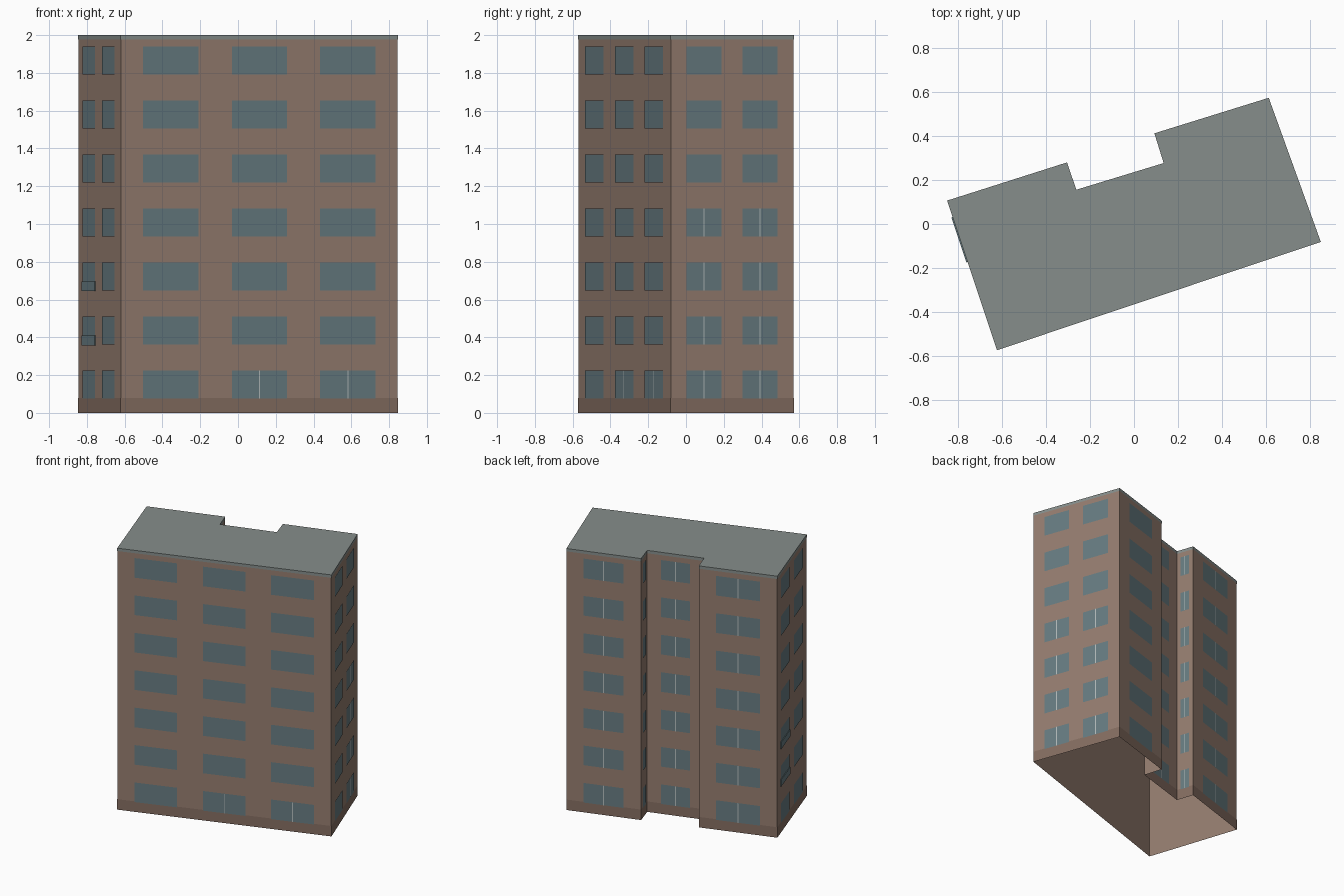
import bpy
from mathutils import Vector

if "Cube" in bpy.data.objects:
    bpy.data.objects.remove(bpy.data.objects["Cube"])

# Footprint, counter-clockwise, starting at the front left corner
PLAN = [Vector(p) for p in [(-0.62, -0.57), (0.845, -0.08), (0.61, 0.57), (0.095, 0.41),
                            (0.137, 0.275), (-0.263, 0.153), (-0.305, 0.277), (-0.845, 0.105)]]
N = len(PLAN)
FLOORS, SILL, PITCH, WIN_H = 7, 0.075, 0.286, 0.15


def material(name, rgb):
    m = bpy.data.materials.new(name)
    m.diffuse_color = (*rgb, 1)
    m.use_nodes = True
    m.node_tree.nodes["Principled BSDF"].inputs["Base Color"].default_value = m.diffuse_color
    return m


BRICK = material("brick", (0.30, 0.205, 0.16))
PLINTH = material("plinth", (0.235, 0.155, 0.12))
ROOF = material("roof_grey", (0.24, 0.27, 0.26))
GLASS = material("glass", (0.135, 0.20, 0.22))
FRAME = material("frame", (0.45, 0.50, 0.50))


def add_mesh(name, verts, faces, mat):
    me = bpy.data.meshes.new(name)
    me.from_pydata([tuple(v) for v in verts], [], faces)
    me.materials.append(mat)
    ob = bpy.data.objects.new(name, me)
    bpy.context.collection.objects.link(ob)
    return ob


def edge(i):
    a, b = PLAN[i], PLAN[(i + 1) % N]
    d = (b - a).normalized()
    return a, b, d, Vector((d.y, -d.x))


def offset_plan(dist):
    out = []
    for i in range(N):
        n1, n2 = edge(i - 1 if i else N - 1)[3], edge(i)[3]
        out.append(PLAN[i] + (n1 + n2) / (1 + n1.dot(n2)) * dist)
    return out


def wall_ring(name, z0, z1, dist, mat, cap=False):
    pts = offset_plan(dist)
    verts = [(p.x, p.y, z) for z in (z0, z1) for p in pts]
    faces = [(i, (i + 1) % N, N + (i + 1) % N, N + i) for i in range(N)]
    if cap:
        faces.append(tuple(range(N, 2 * N)))
    return add_mesh(name, verts, faces, mat)


def panel(store, wall, t, width, z0, z1, dist, depth=0):
    """Flat panel on a wall, or a shallow box when depth is given."""
    a, b, d, n = edge(wall)
    c = a.lerp(b, t)
    verts, faces = store
    k = len(verts)
    for off in ([dist, dist + depth] if depth else [dist]):
        for s, z in ((-1, z0), (1, z0), (1, z1), (-1, z1)):
            p = c + d * (s * width / 2) + n * off
            verts.append((p.x, p.y, z))
    if depth:
        faces.append((k + 4, k + 5, k + 6, k + 7))
        for j in range(4):
            m = (j + 1) % 4
            faces.append((k + j, k + m, k + 4 + m, k + 4 + j))
    else:
        faces.append((k, k + 1, k + 2, k + 3))


# Hollow shell, open underneath, with plinth band and roof edge
wall_ring("walls", 0, 1.99, 0, BRICK)
wall_ring("plinth_band", 0, 0.08, 0.002, PLINTH)
wall_ring("roof", 1.978, 2.0, 0.002, ROOF, cap=True)

# Window columns per wall: name, wall, [centres], width, floors with a mullion
ALL = range(FLOORS)
COLUMNS = [
    ("front", 0, [0.179, 0.5, 0.819], 0.309, []),
    ("right", 1, [0.269, 0.723], 0.198, range(4)),
    ("back_right", 2, [0.5], 0.29, ALL),
    ("notch_right", 3, [0.5], 0.07, ALL),
    ("notch_back", 4, [0.5], 0.21, ALL),
    ("notch_left", 5, [0.5], 0.07, ALL),
    ("back_left", 6, [0.5], 0.32, ALL),
    ("left", 7, [0.259, 0.717], 0.21, []),
]
mullions = ([], [])
for name, wall, centres, width, divided in COLUMNS:
    windows = ([], [])
    for t in centres:
        for f in range(FLOORS):
            z = SILL + f * PITCH
            panel(windows, wall, t, width, z, z + WIN_H, 0.003)
            if f in divided or (wall == 0 and f == 0 and t > 0.4):
                panel(mullions, wall, t, 0.006, z, z + WIN_H, 0.0045)
    add_mesh(name + "_windows", *windows, GLASS)
add_mesh("window_mullions", *mullions, FRAME)

# Shallow guard panels over two windows on the left wall
guards = ([], [])
for f in (1, 2):
    z = SILL + f * PITCH - 0.003
    panel(guards, 7, 0.259, 0.215, z, z + 0.052, 0.001, 0.007)
add_mesh("window_guards", *guards, GLASS)
